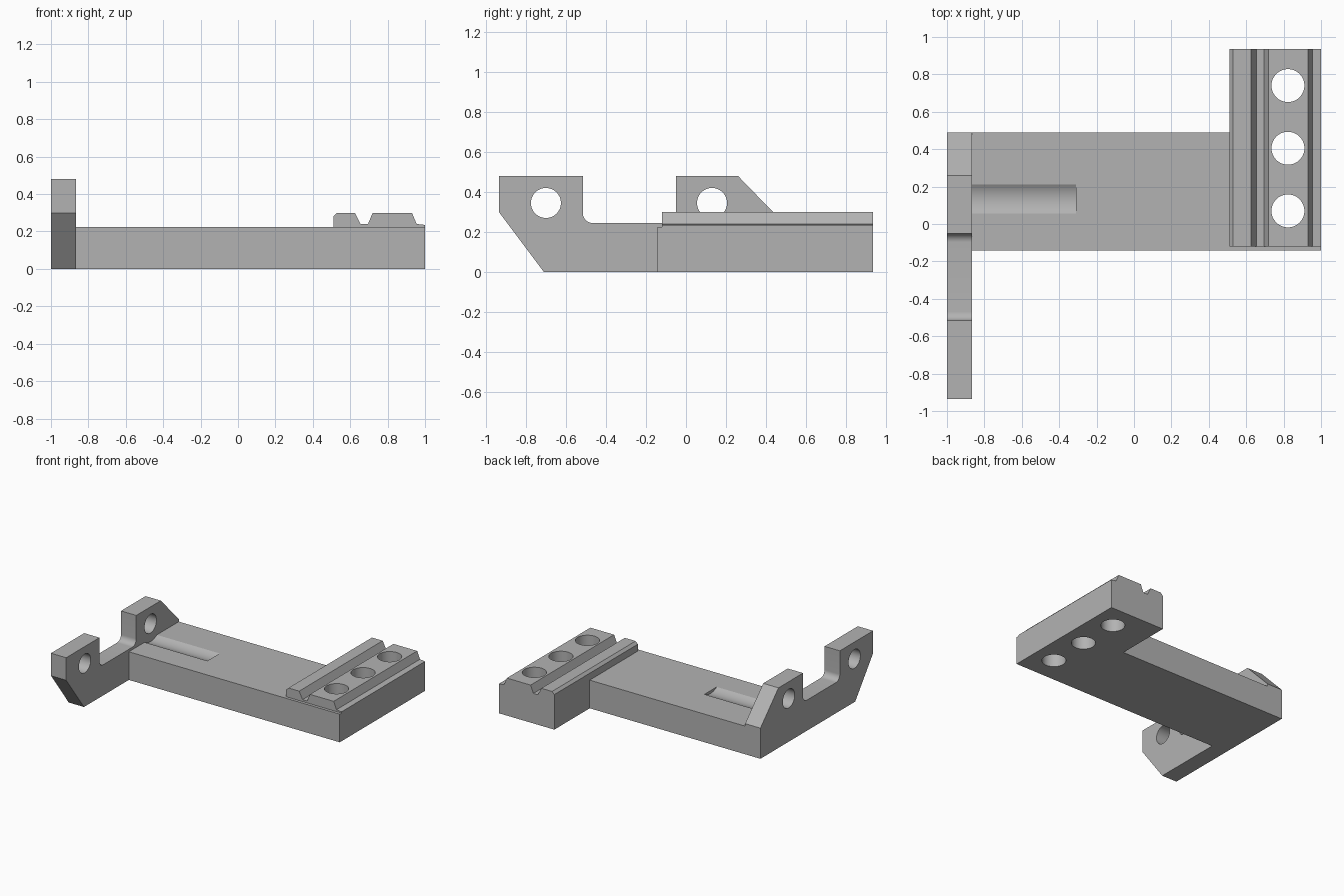
import bpy, bmesh, math
from mathutils import Vector

cube = bpy.data.objects.get("Cube")
if cube:
    bpy.data.objects.remove(cube, do_unlink=True)

grey = bpy.data.materials.new("plain grey")
grey.use_nodes = True
colour = (0.45, 0.45, 0.45, 1)
grey.diffuse_color = colour
grey.node_tree.nodes["Principled BSDF"].inputs["Base Color"].default_value = colour

PLACE = {"x": lambda a, b, d: (d, a, b),
         "y": lambda a, b, d: (a, d, b),
         "z": lambda a, b, d: (a, b, d)}


def extrude(name, profile, axis, start, end):
    """Solid made by sweeping a flat profile along an axis."""
    bm = bmesh.new()
    face = bm.faces.new([bm.verts.new(PLACE[axis](a, b, start)) for a, b in profile])
    swept = bmesh.ops.extrude_face_region(bm, geom=[face])
    verts = [g for g in swept["geom"] if isinstance(g, bmesh.types.BMVert)]
    bmesh.ops.translate(bm, verts=verts, vec=Vector(PLACE[axis](0, 0, end - start)))
    bmesh.ops.recalc_face_normals(bm, faces=bm.faces)
    mesh = bpy.data.meshes.new(name)
    bm.to_mesh(mesh)
    bm.free()
    mesh.materials.append(grey)
    obj = bpy.data.objects.new(name, mesh)
    bpy.context.collection.objects.link(obj)
    return obj


def arc(a, b, radius, first, last, steps):
    angles = [math.radians(first + (last - first) * i / steps) for i in range(steps + 1)]
    return [(a + radius * math.cos(t), b + radius * math.sin(t)) for t in angles]


def drill(obj, name, centre, radius, axis, start, end):
    """Cut a round hole or groove through an object."""
    cutter = extrude(name, arc(*centre, radius, 0, 360, 64)[:-1], axis, start, end)
    cutter.hide_render = True
    cutter.hide_set(True)
    cut = obj.modifiers.new(name, "BOOLEAN")
    cut.operation = "DIFFERENCE"
    cut.solver = "EXACT"
    cut.object = cutter


def finish(obj):
    """Apply the cuts, drop the cutters and smooth the round walls."""
    cutters = [m.object for m in obj.modifiers]
    graph = bpy.context.evaluated_depsgraph_get()
    obj.data = bpy.data.meshes.new_from_object(obj.evaluated_get(graph))
    obj.modifiers.clear()
    for cutter in cutters:
        bpy.data.objects.remove(cutter, do_unlink=True)
    bpy.ops.object.select_all(action="DESELECT")
    obj.select_set(True)
    bpy.context.view_layer.objects.active = obj
    bpy.ops.object.shade_smooth_by_angle(angle=math.radians(25))


TOP, BACK, INNER = 0.225, 0.935, -0.865

# L-shaped base plate
base = extrude("base_plate", [(INNER, -0.143), (1, -0.143), (1, BACK), (0.51, BACK),
                              (0.51, 0.488), (INNER, 0.488)], "z", 0, TOP)

# Raised rail with a V groove and a stepped outer edge
rail = extrude("grooved_rail", [(0.51, TOP), (0.51, 0.28), (0.53, 0.3), (0.625, 0.3),
                                (0.655, 0.24), (0.695, 0.24), (0.72, 0.3), (0.93, 0.3),
                                (0.955, 0.24), (1, 0.235), (1, TOP)], "y", -0.12, BACK)

# Side bracket with two posts and a filleted gap between them
gap = arc(-0.467, 0.293, 0.048, 180, 270, 10) + arc(-0.098, 0.293, 0.048, 270, 360, 10)
bracket = extrude("side_bracket", [(-0.935, 0.3), (-0.935, 0.48), (-0.515, 0.48)] + gap +
                  [(-0.05, 0.48), (0.26, 0.48), (0.488, 0.245), (0.488, 0), (-0.71, 0)],
                  "x", -1, INNER)

# Three bolt holes through the rail and base
for i, y in enumerate((0.07, 0.405, 0.74)):
    for part, low, high in ((base, -0.1, 0.4), (rail, 0.1, 0.4)):
        drill(part, f"bolt_hole_{i}", (0.823, y), 0.088, "z", low, high)

# Bracket pin holes, and the shallow round groove in line with the back one
for y in (-0.7, 0.13):
    drill(bracket, "pin_hole", (y, 0.345), 0.075, "x", -1.1, -0.8)
drill(base, "pin_groove", (0.133, 0.345), 0.143, "x", -0.9, -0.31)

for part in (base, rail, bracket):
    finish(part)
